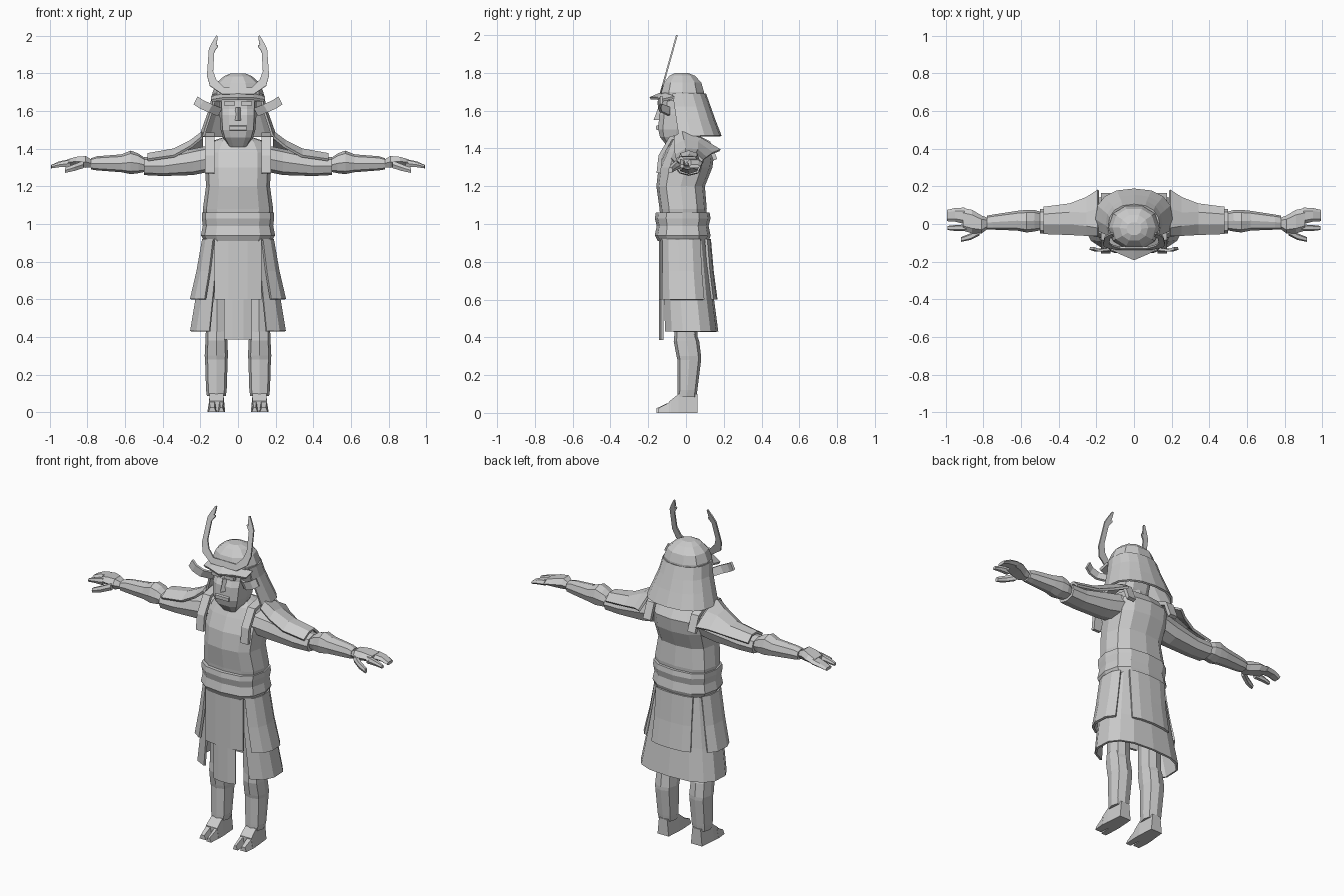
import bpy
from math import cos, sin, radians, copysign

cube = bpy.data.objects.get("Cube")
if cube:
    bpy.data.objects.remove(cube)

grey = bpy.data.materials.new("plain_grey")
grey.use_nodes = True
colour = (0.6, 0.6, 0.6, 1)
grey.diffuse_color = colour
grey.node_tree.nodes["Principled BSDF"].inputs["Base Color"].default_value = colour


def loft(name, rows, closed=True, thickness=0, mirror=False):
    """Skin rows of points; closed rows get end caps, open rows become sheets."""
    count = len(rows[0])
    points = [point for row in rows for point in row]
    faces = []
    for level in range(len(rows) - 1):
        for i in range(count if closed else count - 1):
            j = (i + 1) % count
            low, high = level * count, (level + 1) * count
            faces.append((low + i, low + j, high + j, high + i))
    if closed:
        faces.append(tuple(reversed(range(count))))
        faces.append(tuple(range(len(points) - count, len(points))))
    mesh = bpy.data.meshes.new(name)
    mesh.from_pydata(points, [], faces)
    mesh.materials.append(grey)
    part = bpy.data.objects.new(name, mesh)
    bpy.context.collection.objects.link(part)
    bpy.context.view_layer.objects.active = part
    part.select_set(True)
    bpy.ops.object.mode_set(mode='EDIT')
    bpy.ops.mesh.select_all(action='SELECT')
    bpy.ops.mesh.normals_make_consistent(inside=False)
    bpy.ops.object.mode_set(mode='OBJECT')
    part.select_set(False)
    if thickness:
        solid = part.modifiers.new("Thickness", 'SOLIDIFY')
        solid.thickness = thickness
        solid.offset = 0
    if mirror:
        part.modifiers.new("Mirror", 'MIRROR')
    return part


def power(value, exponent):
    return copysign(abs(value) ** exponent, value)


def ring(z, half_width, front, back, x=0, sides=12, start=0, end=360, square=.75):
    """Horizontal rounded-box outline, or part of one between two angles."""
    full = end - start == 360
    outline = []
    for i in range(sides if full else sides + 1):
        angle = radians(start + (end - start) * i / sides)
        outline.append((x + half_width * power(cos(angle), square),
                        (front + back) / 2 + (back - front) / 2 * power(sin(angle), square), z))
    return outline


def stack(name, levels, closed=True, thickness=0, mirror=False, **shape):
    return loft(name, [ring(*level, **shape) for level in levels], closed, thickness, mirror)


def limb(name, stations, sides=8):
    """Tube along x from (x, front, back, bottom, top) stations, on both sides."""
    rows = []
    for x, front, back, bottom, top in stations:
        rows.append([(x, y, z) for y, z, _ in
                     [((front + back) / 2 + (back - front) / 2 * power(cos(a), .8),
                       (bottom + top) / 2 + (top - bottom) / 2 * power(sin(a), .8), a)
                      for a in (radians(360 * i / sides) for i in range(sides))]])
    return loft(name, rows, mirror=True)


def box_loft(name, stations):
    """Foot or toe from (y, inner, outer, top) stations resting on the floor."""
    rows = [[(inner, y, 0), (outer, y, 0), (outer - .01, y, top), (inner + .01, y, top)]
            for y, inner, outer, top in stations]
    return loft(name, rows, mirror=True)


# Body armour, waist sash and neck
stack("cuirass", [(.95, .17, -.13, .1), (1.08, .187, -.14, .11), (1.2, .17, -.157, .1),
                  (1.3, .175, -.145, .14), (1.38, .175, -.11, .15),
                  (1.44, .14, -.08, .11), (1.46, .08, -.06, .07)])
stack("waist_sash", [(.91, .18, -.15, .12), (.94, .197, -.165, .13), (.99, .187, -.155, .12),
                     (1.03, .192, -.165, .13), (1.06, .192, -.16, .125)])
stack("neck", [(1.36, .09, -.115, .06), (1.43, .08, -.09, .05), (1.5, .075, -.08, .05)], sides=8)

# Skirt layers
stack("lower_skirt", [(.92, .17, -.13, .11), (.62, .22, -.125, .14), (.43, .252, -.12, .165)],
      closed=False, thickness=.012, start=-60, end=240)
stack("side_skirt_panel", [(.92, .185, -.14, .11), (.75, .215, -.14, .12), (.6, .25, -.14, .135)],
      closed=False, thickness=.014, mirror=True, sides=4, start=-52, end=38)
stack("back_skirt_panel", [(.92, .18, -.12, .125), (.75, .18, -.12, .14), (.6, .19, -.12, .16)],
      closed=False, thickness=.014, sides=4, start=53, end=127)


def apron(name, half_width, top, bottom):
    rows = [[(side * half_width, -.145 + .02 * abs(side), z) for side in (-1, -.4, .4, 1)]
            for z in (top, bottom)]
    loft(name, rows, closed=False, thickness=.014)


apron("front_apron", .125, .93, .6)
apron("front_lower_flap", .072, .65, .385)

# Legs, greaves and split-toe feet
stack("thigh", [(.33, .05, -.05, .06), (.43, .057, -.06, .06), (.8, .055, -.07, .07)],
      x=.112, sides=8, mirror=True)
stack("greave", [(.085, .05, -.045, .055), (.12, .055, -.045, .06), (.28, .06, -.045, .08),
                 (.3, .062, -.05, .08), (.38, .058, -.065, .07), (.43, .056, -.06, .05)],
      x=.115, sides=8, mirror=True)
box_loft("foot", [(.06, .075, .15, .1), (-.04, .068, .16, .1), (-.09, .068, .163, .06)])
box_loft("big_toe", [(-.08, .068, .108, .06), (-.155, .073, .105, .025)])
box_loft("small_toes", [(-.08, .113, .163, .06), (-.145, .116, .158, .025)])

# Arms and hands
limb("upper_arm", [(.14, -.08, .1, 1.28, 1.42), (.24, -.06, .09, 1.26, 1.4),
                   (.4, -.05, .08, 1.255, 1.36), (.5, -.05, .08, 1.26, 1.355)])
limb("forearm", [(.48, -.03, .06, 1.28, 1.34), (.53, -.04, .075, 1.27, 1.375),
                 (.57, -.045, .075, 1.265, 1.39), (.62, -.035, .07, 1.275, 1.37),
                 (.75, -.03, .05, 1.285, 1.36), (.78, -.03, .045, 1.29, 1.35)])
limb("hand", [(.77, -.02, .03, 1.3, 1.34), (.81, -.05, .045, 1.295, 1.365),
              (.86, -.05, .075, 1.305, 1.36), (.91, -.035, .085, 1.31, 1.345)], sides=6)
limb("fingers", [(.9, .0, .087, 1.31, 1.345), (.95, .012, .085, 1.305, 1.335),
                 (.993, .015, .075, 1.295, 1.315)], sides=6)
limb("index_finger", [(.89, -.038, -.003, 1.3, 1.345), (.95, -.037, -.005, 1.3, 1.33),
                      (.99, -.032, -.01, 1.295, 1.315)], sides=6)
limb("thumb", [(.82, -.06, -.02, 1.295, 1.34), (.87, -.085, -.05, 1.28, 1.32),
               (.92, -.095, -.07, 1.27, 1.3)], sides=6)

# Shoulder guards and straps
guard = {.19: ((-.06, 1.46), (-.02, 1.485), (.08, 1.45), (.18, 1.39)),
         .25: ((-.06, 1.41), (-.01, 1.44), (.06, 1.43), (.14, 1.375)),
         .34: ((-.055, 1.36), (.0, 1.395), (.06, 1.39), (.105, 1.35)),
         .48: ((-.05, 1.34), (.0, 1.37), (.05, 1.37), (.087, 1.335))}
loft("shoulder_guard", [[(x, y, z) for y, z in row] for x, row in guard.items()],
     closed=False, thickness=.014, mirror=True)
strap = ((-.145, 1.27), (-.135, 1.36), (-.08, 1.455), (.03, 1.475), (.12, 1.43), (.155, 1.34))
loft("shoulder_strap", [[(.125, y, z), (.175, y, z)] for y, z in strap],
     closed=False, thickness=.022, mirror=True)

# Masked head
stack("face_mask", [(1.41, .05, -.1, .0), (1.46, .08, -.14, .03), (1.5, .092, -.15, .05),
                    (1.58, .098, -.145, .07), (1.61, .098, -.13, .07), (1.7, .1, -.12, .07)],
      sides=10, square=.6)
loft("nose", [[(-.012, -.13, 1.62), (.012, -.13, 1.62), (0, -.145, 1.62)],
              [(-.024, -.13, 1.55), (.024, -.13, 1.55), (0, -.172, 1.55)]])
loft("brow", [[(x, y, z) for y, z in ((-.125, 1.63), (-.15, 1.63), (-.15, 1.65), (-.125, 1.65))]
              for x in (.015, .075)], mirror=True)
loft("mouth_ridge", [[(x, y, z) for y, z in ((-.12, 1.49), (-.158, 1.5), (-.158, 1.52), (-.12, 1.53))]
                     for x in (-.045, .045)])

# Helmet bowl, brim and flared neck guard
stack("helmet_bowl", [(1.65, .132, -.13, .1), (1.7, .135, -.135, .1), (1.75, .115, -.12, .085),
                      (1.785, .075, -.09, .05), (1.8, .04, -.06, .01)], sides=10, square=.9)
loft("helmet_brim", [[(-.14, -.06, 1.67), (-.08, -.1, 1.69), (0, -.12, 1.695),
                      (.08, -.1, 1.69), (.14, -.06, 1.67)],
                     [(-.14, -.125, 1.655), (-.08, -.155, 1.665), (0, -.19, 1.665),
                      (.08, -.155, 1.665), (.14, -.125, 1.655)]], closed=False, thickness=.014)
stack("neck_guard", [(1.69, .132, -.13, .1), (1.62, .145, -.125, .125), (1.55, .17, -.12, .15),
                     (1.465, .2, -.115, .183)],
      closed=False, thickness=.012, sides=10, start=-25, end=205, square=.85)

# Curled cheek plates and forked crest
cheek = ((.11, -.09, 1.575), (.16, -.135, 1.595), (.205, -.14, 1.615), (.235, -.13, 1.635))
loft("cheek_plate", [[(x, y, z), (x - .022, y, z + .042)] for x, y, z in cheek],
     closed=False, thickness=.014, mirror=True)


def crest(name, pairs):
    rows = [[(x, -.135 + (z - 1.69) * .28, z) for x, z in pair] for pair in pairs]
    loft(name, rows, closed=False, thickness=.009, mirror=True)


crest("crest_horn", [((0, 1.725), (0, 1.69)), ((.075, 1.725), (.085, 1.69)),
                     ((.115, 1.765), (.15, 1.735)), ((.132, 1.81), (.165, 1.79)),
                     ((.125, 1.93), (.155, 1.93)), ((.112, 1.96), (.14, 1.96)),
                     ((.108, 1.998), (.116, 2.0))])
crest("crest_prong", [((.13, 1.91), (.125, 1.945)), ((.105, 1.945), (.108, 1.952))])
